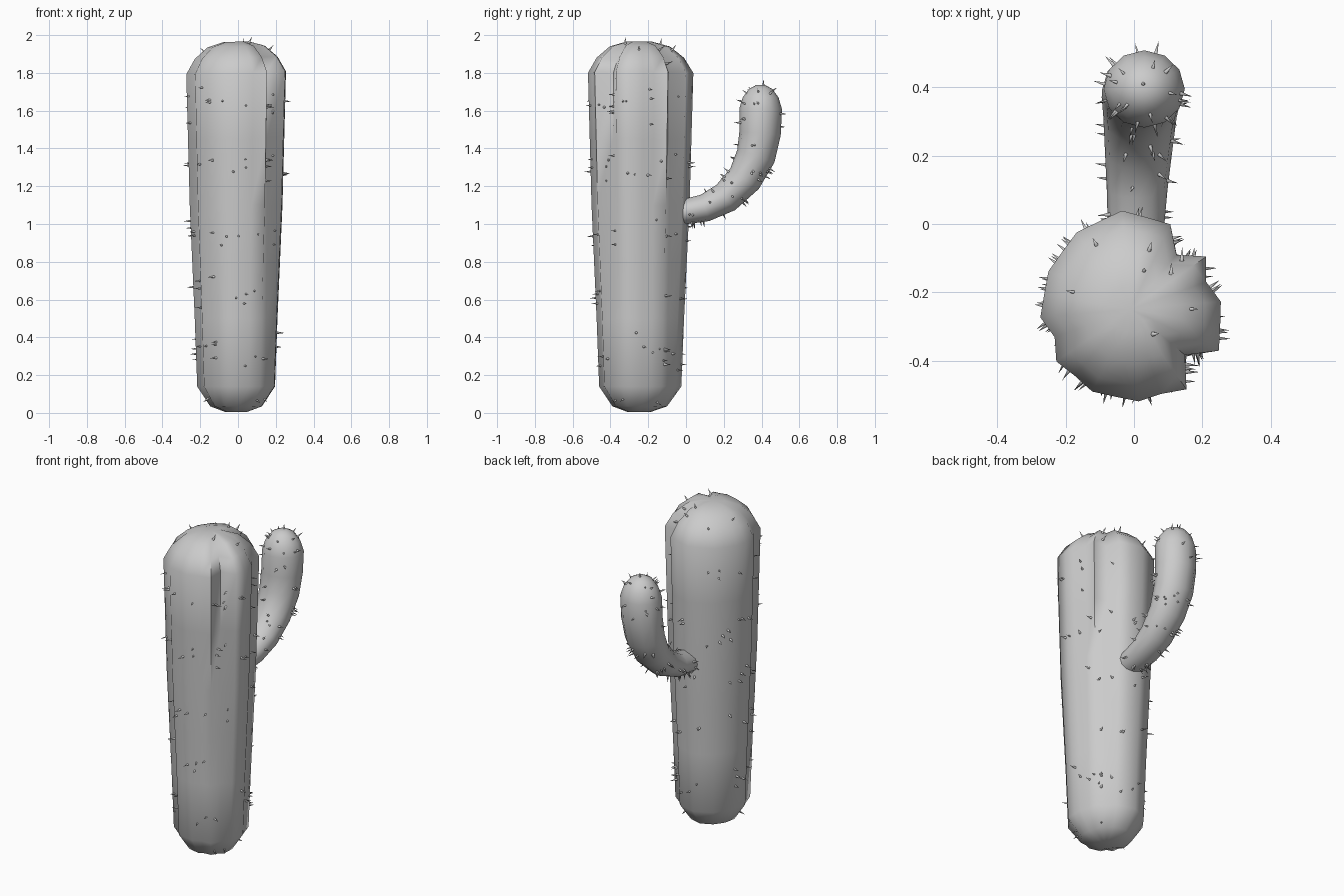
import bpy, bmesh, math, random
from mathutils import Vector

if "Cube" in bpy.data.objects:
    bpy.data.objects.remove(bpy.data.objects["Cube"], do_unlink=True)
random.seed(7)


def make_material(name, value):
    m = bpy.data.materials.new(name)
    m.use_nodes = True
    m.diffuse_color = (value, value, value, 1)
    m.node_tree.nodes["Principled BSDF"].inputs["Base Color"].default_value = m.diffuse_color
    return m


grey = make_material("plain grey", 0.6)


def add_object(name, bm, angle):
    bmesh.ops.recalc_face_normals(bm, faces=bm.faces)
    mesh = bpy.data.meshes.new(name)
    bm.to_mesh(mesh)
    bm.free()
    mesh.materials.append(grey)
    ob = bpy.data.objects.new(name, mesh)
    bpy.context.collection.objects.link(ob)
    bpy.ops.object.select_all(action='DESELECT')
    ob.select_set(True)
    bpy.context.view_layer.objects.active = ob
    bpy.ops.object.shade_smooth_by_angle(angle=math.radians(angle))
    return ob


def skin(name, rings, angle=75):
    """Join equal rings of points into a closed skin."""
    bm = bmesh.new()
    loops = [[bm.verts.new(p) for p in ring] for ring in rings]
    n = len(loops[0])
    for a, b in zip(loops, loops[1:]):
        for i in range(n):
            j = (i + 1) % n
            bm.faces.new((a[i], a[j], b[j], b[i]))
    for loop in (loops[0], loops[-1]):
        centre = bm.verts.new(sum((v.co for v in loop), Vector()) / n)
        for i in range(n):
            bm.faces.new((loop[i], loop[(i + 1) % n], centre))
    return add_object(name, bm, angle)


# Trunk: tapering twelve-ridged column with a few shallow grooves
ridge = [.265, .27, .275, .29, .275, .265, .265, .265, .265, .27, .285, .285]
# groove: angle, depth at the foot, depth at the crown
grooves = [(52, .01, .06), (321, .01, .075), (231, .03, .0), (199, .02, .02), (290, .015, .005),
           (20, .01, .025)]
profile = [(.005, .22), (.035, .52), (.14, .78), (.5, .83), (.8, .88), (1.1, .93),
           (1.45, .965), (1.8, 1.0), (1.88, .83), (1.94, .57), (1.965, .25)]
COLS = 24
trunk_rings = []
for z, scale in profile:
    ring = []
    t = z / 2
    for c in range(COLS):
        deg = 5 + c * 360 / COLS
        a, b = ridge[c // 2], ridge[(c + 1) // 2 % 12]
        r = (a + b) / 2 * (1 if c % 2 == 0 else .968)
        for g, low, high in grooves:
            gap = abs((deg - g + 180) % 360 - 180)
            if gap < 9:
                r -= low * (1 - t) + high * t
        x = math.cos(math.radians(deg)) * r * scale
        y = math.sin(math.radians(deg)) * r * scale
        ring.append((x - .01, y - .25, z + .03 * x * (z > 1.7)))
    trunk_rings.append(ring)
trunk = skin("trunk", trunk_rings)

# Arm: tube bending up to a rounded tip
path = [(-.03, 1.06, .065), (.1, 1.085, .073), (.21, 1.14, .083), (.31, 1.24, .093),
        (.37, 1.36, .104), (.392, 1.48, .11), (.395, 1.61, .113),
        (.395, 1.67, .095), (.395, 1.715, .062), (.395, 1.735, .025)]
arm_rings = []
for i, (y, z, r) in enumerate(path):
    p, q = path[max(i - 1, 0)], path[min(i + 1, len(path) - 1)]
    along = Vector((0, q[0] - p[0], q[1] - p[1])).normalized()
    across = Vector((1, 0, 0))
    up = along.cross(across)
    centre = Vector((.005 + .025 * min(1, i / 6), y, z))
    wide = 1.25 - .2 * min(1, i / 6)
    arm_rings.append([centre + across * math.cos(k * math.tau / 12) * r * wide
                      + up * math.sin(k * math.tau / 12) * r for k in range(12)])
arm = skin("arm", arm_rings)


def add_spines(name, body, count, length, keep):
    """Scatter thin cones over the body, each along the surface normal."""
    faces = [f for f in body.data.polygons if keep(f.center)]
    bm = bmesh.new()
    for f in random.choices(faces, weights=[f.area for f in faces], k=count):
        corners = [body.data.vertices[v].co for v in f.vertices]
        w = [random.random() + .05 for _ in corners]
        base = sum((c * k for c, k in zip(corners, w)), Vector()) / sum(w)
        size = length * random.uniform(.8, 1.2)
        turn = f.normal.to_track_quat('Z', 'Y').to_matrix().to_4x4()
        turn.translation = base + f.normal * size * .35
        bmesh.ops.create_cone(bm, cap_ends=True, segments=6, radius1=size * .17, radius2=0,
                              depth=size, matrix=turn)
    return add_object(name, bm, 60)


# Spines
add_spines("trunk_spines", trunk, 120, .042, lambda c: c.z > .08)
add_spines("arm_spines", arm, 75, .04, lambda c: c.y > .03)
